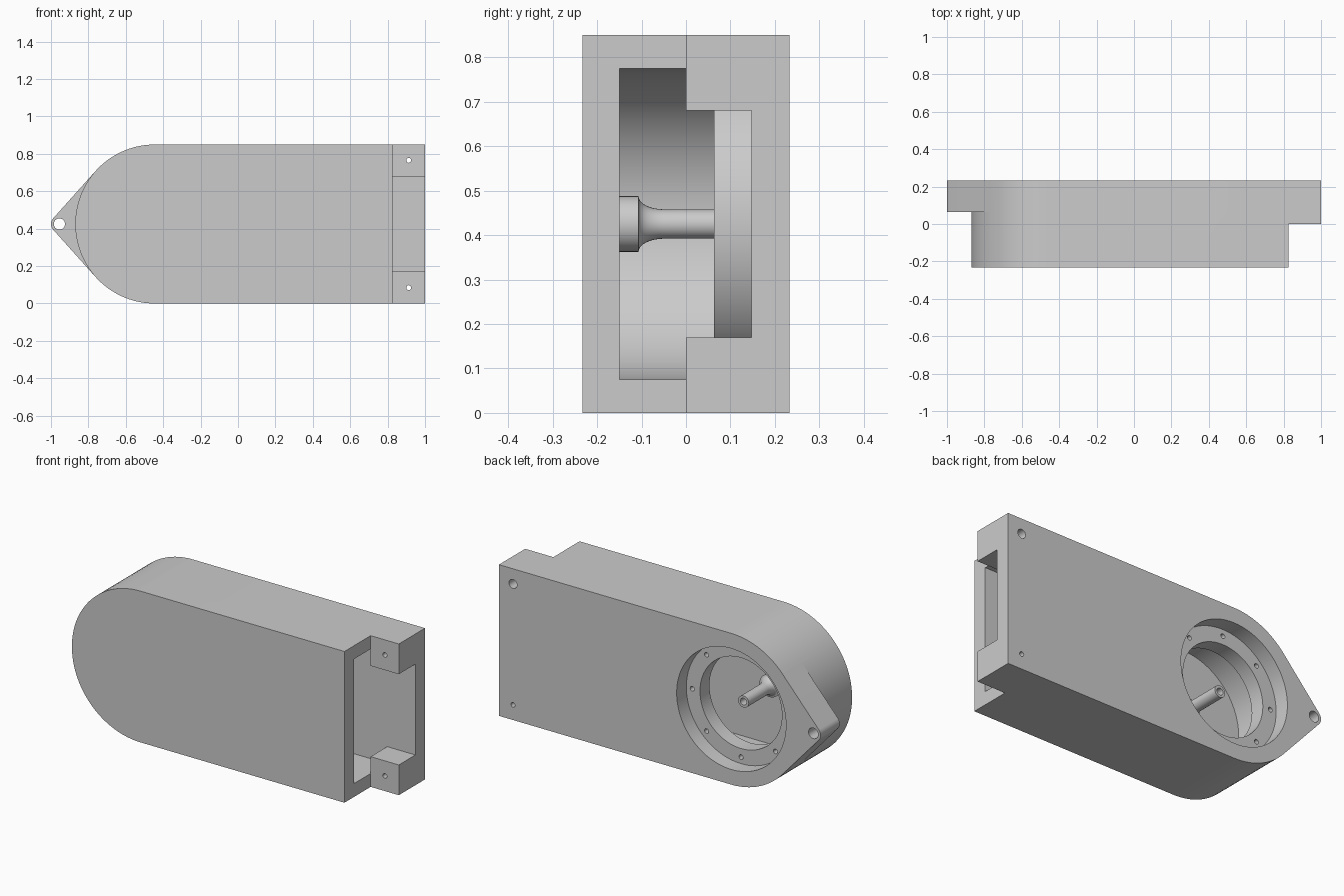
import bpy, bmesh
from math import sin, cos, pi, acos, radians
from mathutils import Matrix, Vector

cube = bpy.data.objects.get("Cube")
if cube:
    bpy.data.objects.remove(cube, do_unlink=True)

grey = bpy.data.materials.new("plain grey")
grey.use_nodes = True
GREY = (0.6, 0.6, 0.6, 1)
grey.diffuse_color = GREY
grey.node_tree.nodes["Principled BSDF"].inputs["Base Color"].default_value = GREY

CX, CZ, R = -0.445, 0.425, 0.425      # centre and radius of the rounded end
BACK, WALL, STEP = 0.233, 0.147, 0.063
END = 0.825                           # where the front half stops


def finish(name, bm):
    bmesh.ops.recalc_face_normals(bm, faces=bm.faces)
    mesh = bpy.data.meshes.new(name)
    bm.to_mesh(mesh)
    bm.free()
    mesh.materials.append(grey)
    obj = bpy.data.objects.new(name, mesh)
    bpy.context.collection.objects.link(obj)
    return obj


def arc(cx, cz, r, a0, a1, n):
    return [(cx + r * cos(a0 + (a1 - a0) * i / n),
             cz + r * sin(a0 + (a1 - a0) * i / n)) for i in range(n + 1)]


def prism(name, profile, y0, y1):
    """Extrude an x-z outline from y0 to y1."""
    bm = bmesh.new()
    face = bm.faces.new([bm.verts.new((x, y0, z)) for x, z in profile])
    out = bmesh.ops.extrude_face_region(bm, geom=[face])
    bmesh.ops.translate(bm, vec=(0, y1 - y0, 0),
                        verts=[v for v in out["geom"] if isinstance(v, bmesh.types.BMVert)])
    return finish(name, bm)


def box(name, x0, x1, y0, y1, z0, z1):
    return prism(name, [(x0, z0), (x1, z0), (x1, z1), (x0, z1)], y0, y1)


def disc(name, x, z, r, y0, y1, n=24):
    return prism(name, arc(x, z, r, 0, 2 * pi, n)[:-1], y0, y1)


def stadium(name, r, x1, y0, y1):
    outline = arc(CX, CZ, r, pi / 2, 3 * pi / 2, 48)
    return prism(name, outline + [(x1, CZ - r), (x1, CZ + r)], y0, y1)


def combine(target, tool, operation="DIFFERENCE"):
    mod = target.modifiers.new("cut", "BOOLEAN")
    mod.operation, mod.solver, mod.object = operation, "EXACT", tool
    bpy.context.view_layer.objects.active = target
    bpy.ops.object.modifier_apply(modifier=mod.name)
    bpy.data.objects.remove(tool, do_unlink=True)


def smooth(obj):
    bpy.ops.object.select_all(action="DESELECT")
    obj.select_set(True)
    bpy.context.view_layer.objects.active = obj
    bpy.ops.object.shade_smooth_by_angle(angle=radians(30))


# Housing block, stepped back at the open end
housing = stadium("housing", R, 1, -BACK, BACK)
combine(housing, box("step_cutter", END, 1.2, -0.5, 0, -0.2, 1.2))

# Pointed lug, tangent to the rounded end
TIP, TIP_R = -0.955, 0.045
a = acos((R - TIP_R) / (CX - TIP))
tangent = [(CX - R * cos(a), CZ + s * R * sin(a)) for s in (-1, 1)]
lug = arc(TIP, CZ, TIP_R, pi - a, pi + a, 12) + [tangent[0], (CX, CZ), tangent[1]]
combine(housing, prism("lug", lug, STEP, BACK), "UNION")
combine(housing, disc("lug_hole", TIP, CZ, 0.03, 0, 0.4))

# Inner cavity, leaving a thick mounting ring against the back wall
cavity = stadium("cavity", 0.35, END, -0.15, WALL)
combine(cavity, disc("ring_space", CX, CZ, 0.36, STEP, 0.4, 96))
combine(housing, cavity)
combine(housing, box("mouth", 0.7, 0.95, -0.15, 0, 0.075, 0.775))
combine(housing, box("window", 0.75, 1.2, -0.05, WALL, 0.17, 0.68))

# Round opening in the back, with its recess and ring of screw holes
combine(housing, disc("recess", CX, CZ, 0.34, WALL, 0.4, 96))
combine(housing, disc("opening", CX, CZ, 0.255, 0, 0.4, 96))
for i in range(8):
    x, z = CX + 0.303 * cos(i * pi / 4), CZ + 0.303 * sin(i * pi / 4)
    combine(housing, disc("ring_screw_hole", x, z, 0.013, 0.09, 0.2, 16))

# Screw holes through the two end tabs, the upper one counterbored
for z in (0.085, 0.765):
    combine(housing, disc("tab_screw_hole", 0.913, z, 0.013, -0.1, 0.4, 16))
combine(housing, disc("tab_counterbore", 0.913, 0.765, 0.025, 0.17, 0.4))
smooth(housing)

# Hollow centre post with a flared foot
flare = [(0.063 - 0.03 * sin(t), -0.05 - 0.057 * cos(t))
         for t in (i * pi / 16 for i in range(9))]
flare = [(0.033 + 0.03 * (1 - sin(i * pi / 16)), -0.107 + 0.057 * (1 - cos(i * pi / 16)))
         for i in range(9)]
profile = [(0, -0.16), (0.063, -0.16)] + flare + [(0.033, 0.125), (0.019, 0.125),
                                                  (0.019, 0), (0, 0)]
bm = bmesh.new()
verts = [bm.verts.new((CX + r, y, CZ)) for r, y in profile]
edges = [bm.edges.new(pair) for pair in zip(verts, verts[1:])]
bmesh.ops.spin(bm, geom=verts + edges, cent=(CX, 0, CZ), axis=(0, 1, 0),
               angle=2 * pi, steps=32)
bmesh.ops.remove_doubles(bm, verts=bm.verts, dist=0.0001)
smooth(finish("centre_post", bm))
